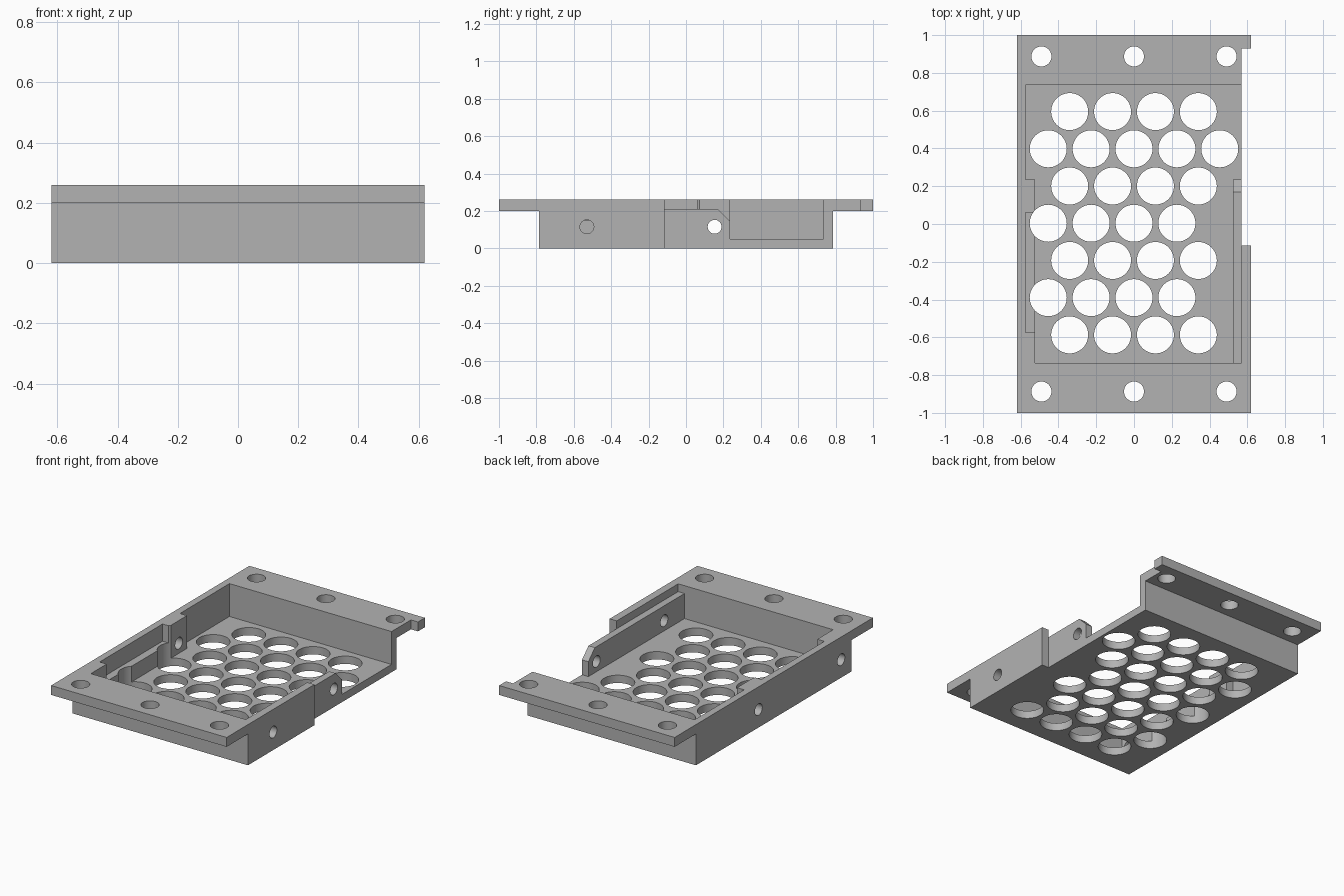
import bpy, bmesh, math
from mathutils import Matrix, Vector

if "Cube" in bpy.data.objects:
    bpy.data.objects.remove(bpy.data.objects["Cube"], do_unlink=True)

grey = bpy.data.materials.new("plain grey")
grey.use_nodes = True
colour = (0.45, 0.45, 0.45, 1)
grey.diffuse_color = colour
grey.node_tree.nodes["Principled BSDF"].inputs["Base Color"].default_value = colour


def add_object(name, bm):
    bmesh.ops.recalc_face_normals(bm, faces=bm.faces)
    mesh = bpy.data.meshes.new(name)
    bm.to_mesh(mesh)
    bm.free()
    mesh.materials.append(grey)
    ob = bpy.data.objects.new(name, mesh)
    bpy.context.collection.objects.link(ob)
    return ob


def prism(name, points, direction):
    """Extrude a flat outline along a direction."""
    bm = bmesh.new()
    face = bm.faces.new([bm.verts.new(p) for p in points])
    ext = bmesh.ops.extrude_face_region(bm, geom=[face], use_keep_orig=True)
    verts = [v for v in ext["geom"] if isinstance(v, bmesh.types.BMVert)]
    bmesh.ops.translate(bm, verts=verts, vec=Vector(direction))
    return add_object(name, bm)


def plan(name, outline, z0, z1):
    return prism(name, [(x, y, z0) for x, y in outline], (0, 0, z1 - z0))


def box(name, x0, x1, y0, y1, z0, z1):
    return plan(name, [(x0, y0), (x1, y0), (x1, y1), (x0, y1)], z0, z1)


def drills(name, centres, radius, depth, axis="Z"):
    """Round cutters, all in one mesh."""
    bm = bmesh.new()
    turn = Matrix.Rotation(math.pi / 2, 4, "Y") if axis == "X" else Matrix()
    for c in centres:
        bmesh.ops.create_cone(bm, cap_ends=True, segments=48, radius1=radius,
                              radius2=radius, depth=depth,
                              matrix=Matrix.Translation(c) @ turn)
    return add_object(name, bm)


TOP, FLOOR, OVER = 0.26, 0.05, 0.4

# Solid block with the notched left side and the small end hook
tray = plan("tray", [(-0.62, -1), (0.62, -1), (0.62, -0.115), (0.57, -0.115),
                     (0.57, 0.93), (0.62, 0.93), (0.62, 1), (-0.62, 1)], 0, TOP)
cutters = []

# Undercuts that leave the two mounting flanges
for side in (-1, 1):
    y0, y1 = sorted((side * 0.785, side * 1.1))
    cutters.append(box("flange_undercut", -0.8, 0.8, y0, y1, -0.1, 0.2))

# Main pocket, open on the left side towards the back
cutters.append(plan("pocket", [(-0.525, -0.735), (0.525, -0.735), (0.525, 0.235),
                               (0.7, 0.235), (0.7, 0.735), (-0.575, 0.735),
                               (-0.575, 0.235), (-0.525, 0.235)], FLOOR, OVER))

# Ledge in the right wall
cutters.append(box("right_ledge", -0.575, -0.45, -0.575, 0.06, 0.15, OVER))

# Lowered shelf on the left wall, with its chamfered end
cutters.append(plan("left_shelf", [(0.4, -0.735), (0.57, -0.735), (0.57, -0.115),
                                   (0.7, -0.115), (0.7, 0.3), (0.4, 0.3)], 0.21, OVER))
cutters.append(prism("shelf_chamfer", [(0.4, 0.08, 0.3), (0.4, 0.255, 0.125),
                                       (0.4, 0.3, 0.3)], (0.3, 0, 0)))

# Staggered vent holes in the floor
vents = []
for row in range(7):
    y = 0.595 - 0.197 * row
    if row % 2 == 0:
        columns = [-1.5, -0.5, 0.5, 1.5]
    else:
        columns = [-2, -1, 0, 1] + ([2] if row == 1 else [])
    vents += [(c * 0.227, y, 0.15) for c in columns]
cutters.append(drills("vent_holes", vents, 0.098, 0.6))

# Screw holes in the flanges and side walls
cutters.append(drills("flange_holes", [(x, y, 0.2) for x in (-0.49, 0, 0.49)
                                       for y in (-0.887, 0.887)], 0.053, 0.5))
cutters.append(drills("side_holes", [(0.58, -0.53, 0.115), (0.58, 0.153, 0.115),
                                     (-0.58, 0.153, 0.115), (-0.58, -0.68, 0.115)],
                      0.037, 0.2, "X"))

# Carve the tray and discard the cutters
bpy.ops.object.select_all(action="DESELECT")
bpy.context.view_layer.objects.active = tray
tray.select_set(True)
for cutter in cutters:
    mod = tray.modifiers.new("carve", "BOOLEAN")
    mod.operation, mod.solver, mod.object = "DIFFERENCE", "EXACT", cutter
    bpy.ops.object.modifier_apply(modifier=mod.name)
    bpy.data.objects.remove(cutter, do_unlink=True)

bpy.ops.object.shade_smooth_by_angle(angle=math.radians(30))
